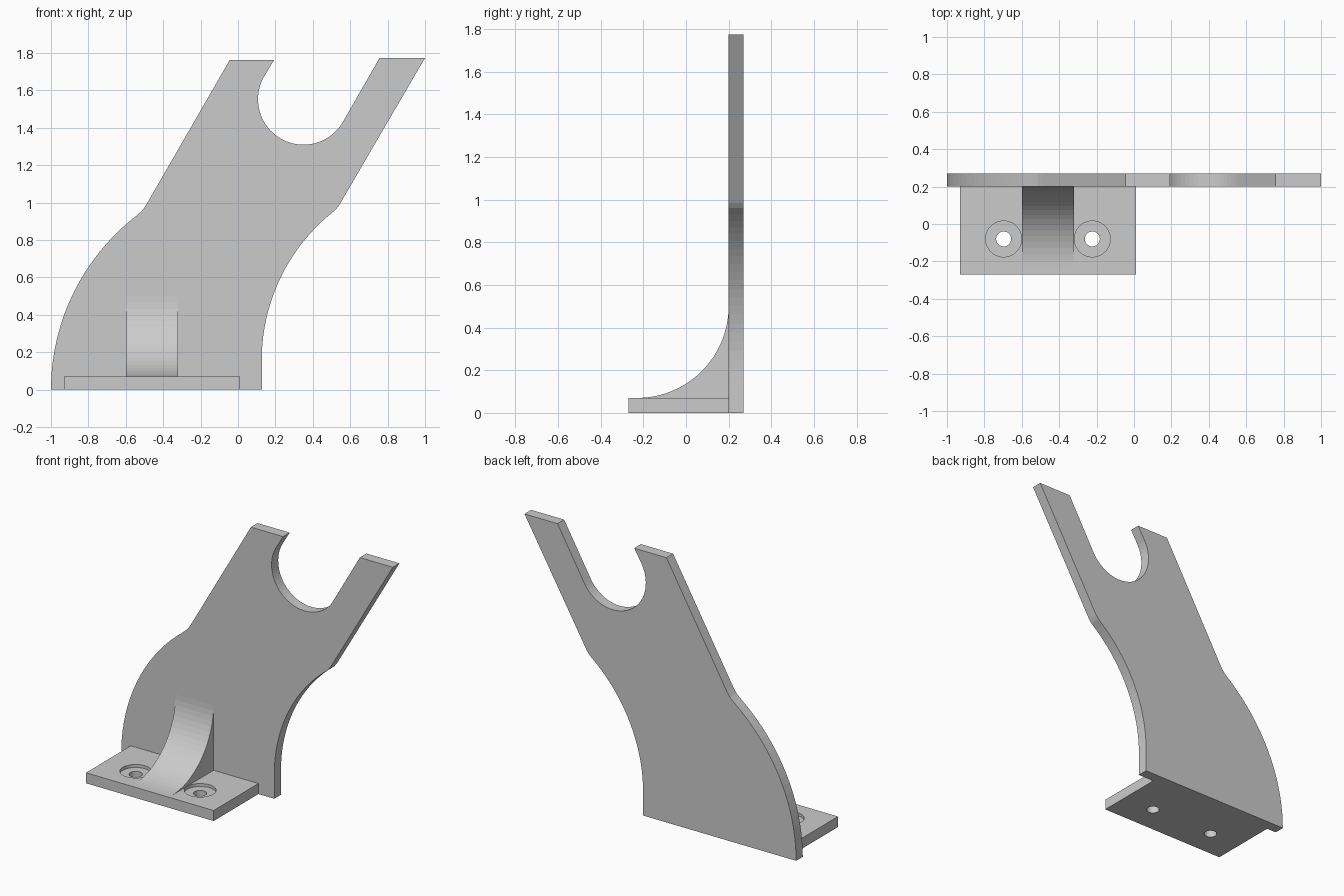
import bpy, bmesh
from math import sin, cos, radians, asin, degrees

if "Cube" in bpy.data.objects:
    bpy.data.objects.remove(bpy.data.objects["Cube"])


def arc(cx, cz, r, a0, a1, n):
    """Points on a circular arc, angles in degrees."""
    return [(cx + r * cos(radians(a0 + (a1 - a0) * i / n)),
             cz + r * sin(radians(a0 + (a1 - a0) * i / n))) for i in range(n + 1)]


def extrude(name, points, to_3d, offset):
    """Closed profile mapped to 3D, extruded along offset."""
    bm = bmesh.new()
    face = bm.faces.new([bm.verts.new(to_3d(a, b)) for a, b in points])
    res = bmesh.ops.extrude_face_region(bm, geom=[face])
    verts = [v for v in res["geom"] if isinstance(v, bmesh.types.BMVert)]
    bmesh.ops.translate(bm, verts=verts, vec=offset)
    bmesh.ops.recalc_face_normals(bm, faces=bm.faces)
    mesh = bpy.data.meshes.new(name)
    bm.to_mesh(mesh)
    bm.free()
    obj = bpy.data.objects.new(name, mesh)
    bpy.context.collection.objects.link(obj)
    return obj


def cut_hole(target, name, x, y, r, z0, z1):
    """Vertical round hole cut with a boolean."""
    cutter = extrude(name, arc(x, y, r, 0, 352.5, 47),
                     lambda a, b: (a, b, z0), (0, 0, z1 - z0))
    cutter.hide_render = True
    cutter.hide_set(True)
    cutter.display_type = 'WIRE'
    mod = target.modifiers.new(name, 'BOOLEAN')
    mod.operation = 'DIFFERENCE'
    mod.solver = 'EXACT'
    mod.object = cutter


# Upright plate: curved lower sides, slanted arms, round open notch
left_r, right_r = 1.175, 1.01
left_end = degrees(asin(0.93 / left_r))
right_end = degrees(asin(0.77 / right_r))
profile = arc(-1 + left_r, 0, left_r, 180, 180 - left_end, 20)
profile += [(-0.513, 0.957), (-0.49, 0.99)]
profile += [(-0.045, 1.762), (0.192, 1.762)]
profile += arc(0.35, 1.553, 0.243, 150, 330, 32)
profile += [(0.757, 1.774), (1.0, 1.774)]
profile += [(0.54, 0.985), (0.52, 0.96)]
profile += arc(0.127 + right_r, 0.16, right_r, 180 - right_end, 180, 20)
profile += [(0.127, 0)]
extrude("upright_plate", profile, lambda a, b: (a, 0.20, b), (0, 0.07, 0))

# Foot plate with two counterbored screw holes
foot = extrude("foot_plate", [(-0.93, -0.27), (0.01, -0.27), (0.01, 0.20), (-0.93, 0.20)],
               lambda a, b: (a, b, 0), (0, 0, 0.07))
for side, x in (("left", -0.697), ("right", -0.223)):
    cut_hole(foot, side + "_screw_hole", x, -0.08, 0.04, -0.1, 0.2)
    cut_hole(foot, side + "_counterbore", x, -0.08, 0.096, 0.05, 0.2)

# Concave rib bracing the plate against the foot
rib = arc(-0.23, 0.50, 0.43, -90, 0, 20) + [(0.20, 0.07)]
extrude("rib", rib, lambda a, b: (-0.60, a, b), (0.28, 0, 0))
